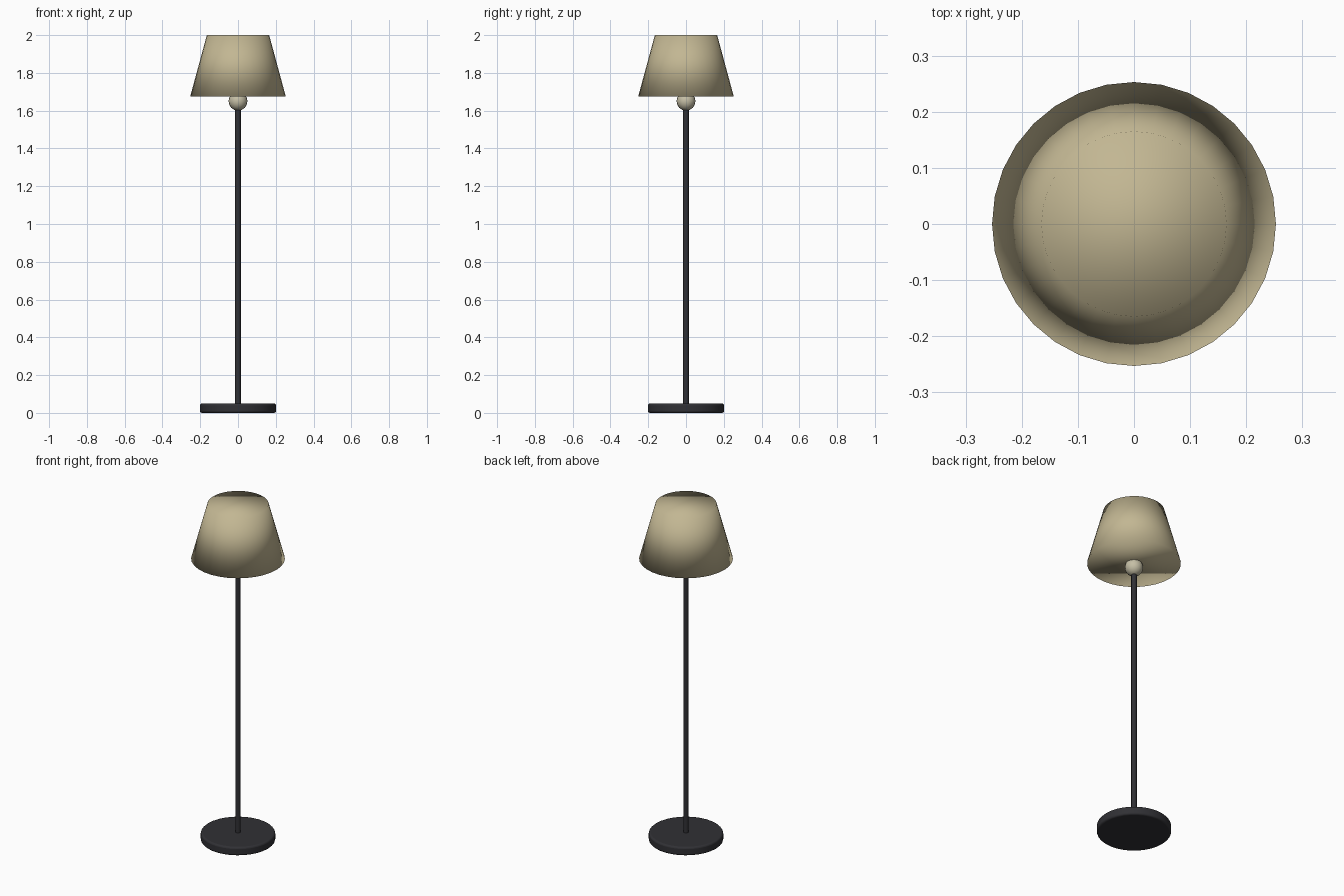
import bpy

if "Cube" in bpy.data.objects:
    bpy.data.objects.remove(bpy.data.objects["Cube"])


def material(name, color):
    m = bpy.data.materials.new(name)
    m.diffuse_color = (*color, 1)
    m.use_nodes = True
    m.node_tree.nodes["Principled BSDF"].inputs["Base Color"].default_value = m.diffuse_color
    return m


black = material("black_metal", (0.03, 0.03, 0.035))
cream = material("cream_fabric", (0.54, 0.47, 0.29))
bulb_mat = material("warm_glass", (0.56, 0.52, 0.38))


def frustum(name, r_bottom, r_top, z0, z1, sides, mat):
    bpy.ops.mesh.primitive_cone_add(vertices=sides, radius1=r_bottom, radius2=r_top,
                                    depth=z1 - z0, location=(0, 0, (z0 + z1) / 2))
    ob = bpy.context.object
    ob.name = name
    ob.data.materials.append(mat)
    return ob


# Weighted base disc with softened rims
base = frustum("base", 0.201, 0.201, 0, 0.05, 32, black)
bpy.ops.object.shade_smooth_by_angle()
bevel = base.modifiers.new("rim", 'BEVEL')
bevel.width = 0.01
bevel.segments = 3
bevel.limit_method = 'ANGLE'

# Slim pole
frustum("pole", 0.015, 0.015, 0.04, 1.62, 16, black)
bpy.ops.object.shade_smooth_by_angle()

# Bulb peeking out below the shade
bpy.ops.mesh.primitive_uv_sphere_add(segments=16, ring_count=8, radius=0.05,
                                     location=(0, 0, 1.65))
bulb = bpy.context.object
bulb.name = "bulb"
bulb.data.materials.append(bulb_mat)
bpy.ops.object.shade_smooth()

# Tapered closed shade, smooth over its rims
frustum("shade", 0.253, 0.165, 1.675, 2.0, 32, cream)
bpy.ops.object.shade_smooth()
